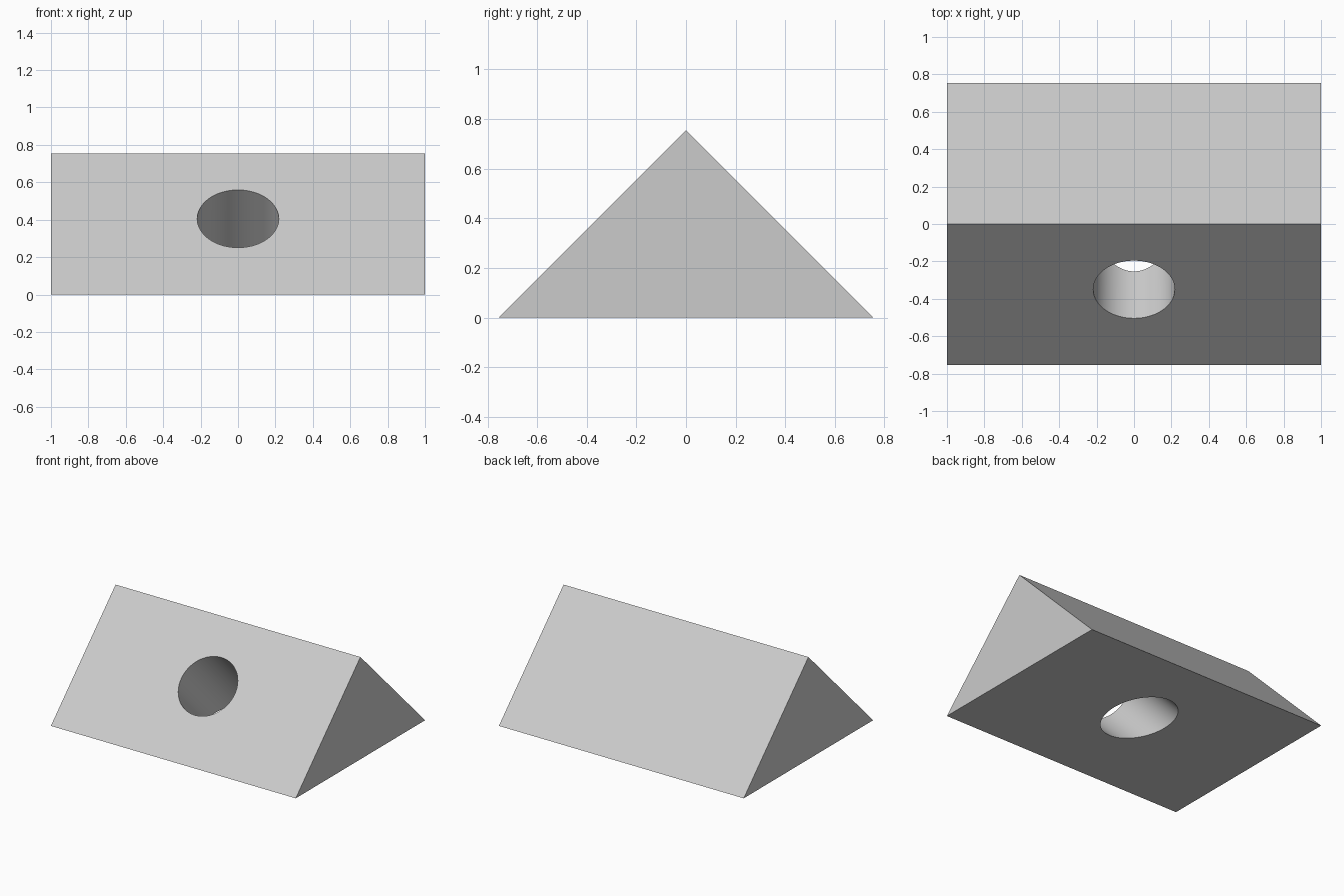
import bpy
import bmesh
import math
from mathutils import Matrix, Vector

cube = bpy.data.objects.get("Cube")
if cube:
    bpy.data.objects.remove(cube, do_unlink=True)

HALF_LENGTH = 1.0
HEIGHT = 0.755      # also half the depth, giving 45 degree slopes
HOLE_RADIUS = 0.218

# Single plain grey
grey = bpy.data.materials.new("light_grey")
grey.use_nodes = True
grey.diffuse_color = (0.6, 0.6, 0.6, 1)
grey.node_tree.nodes["Principled BSDF"].inputs["Base Color"].default_value = (0.6, 0.6, 0.6, 1)


def make_object(name, bm):
    bmesh.ops.recalc_face_normals(bm, faces=bm.faces)
    mesh = bpy.data.meshes.new(name)
    bm.to_mesh(mesh)
    bm.free()
    mesh.materials.append(grey)
    obj = bpy.data.objects.new(name, mesh)
    bpy.context.scene.collection.objects.link(obj)
    return obj


# Triangular block: end profile extruded along x
bm = bmesh.new()
profile = [(-HEIGHT, 0), (HEIGHT, 0), (0, HEIGHT)]
end = bm.faces.new([bm.verts.new((-HALF_LENGTH, y, z)) for y, z in profile])
sides = bmesh.ops.extrude_face_region(bm, geom=[end])
new_verts = [v for v in sides["geom"] if isinstance(v, bmesh.types.BMVert)]
bmesh.ops.translate(bm, verts=new_verts, vec=(2 * HALF_LENGTH, 0, 0))
block = make_object("wedge_block", bm)

# Round hole, square to the front slope and leaving through the base
bm = bmesh.new()
placement = Matrix.Translation(Vector((0, -0.35, 0.405))) @ Matrix.Rotation(math.radians(45), 4, "X")
bmesh.ops.create_cone(bm, cap_ends=True, segments=96, radius1=HOLE_RADIUS,
                      radius2=HOLE_RADIUS, depth=3, matrix=placement)
cutter = make_object("hole_cutter", bm)

cut = block.modifiers.new("hole", "BOOLEAN")
cut.operation = "DIFFERENCE"
cut.solver = "EXACT"
cut.object = cutter

# Bake the cut, drop the cutter, smooth only the bore
bpy.ops.object.select_all(action="DESELECT")
block.select_set(True)
bpy.context.view_layer.objects.active = block
bpy.ops.object.modifier_apply(modifier=cut.name)
bpy.data.objects.remove(cutter, do_unlink=True)
bpy.ops.object.shade_smooth_by_angle(angle=math.radians(30))
